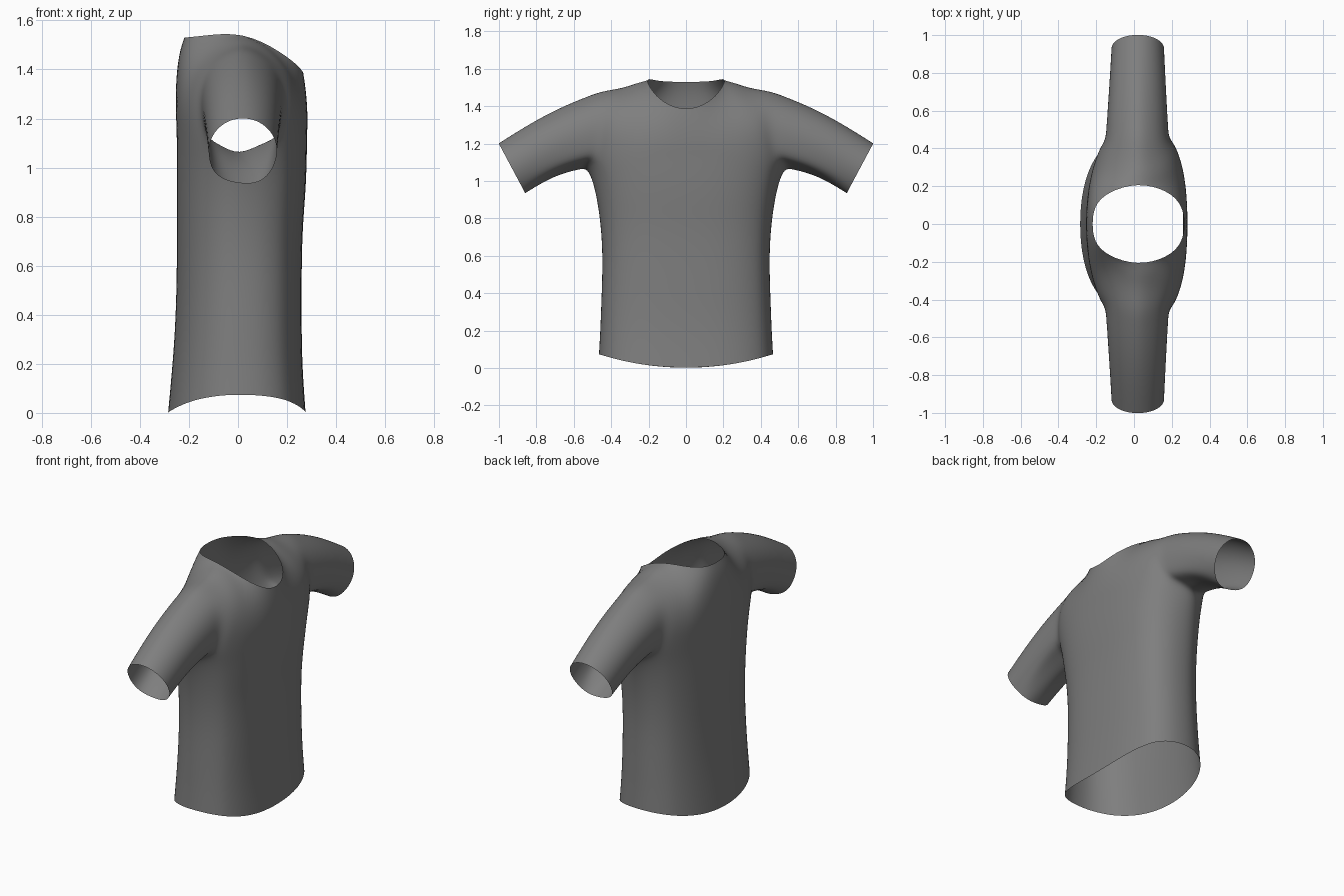
import bpy, bmesh, math
from mathutils import Vector

if "Cube" in bpy.data.objects:
    bpy.data.objects.remove(bpy.data.objects["Cube"])

ARMPIT_Z, HEM_RISE, ROWS, SLEEVE_RINGS = 1.055, 0.075, 6, 7

# Column angles round half the body: 0 = chest centre, 90 = side, 180 = back centre
quarter = [0, 13, 27, 39, 50, 60, 76, 90]
angles = quarter + [180 - a for a in reversed(quarter[:-1])]
LAST = len(angles) - 1

# Body profile: height fraction, half width, chest depth, back depth
profile = [(0, .469, .277, .287), (.14, .461, .266, .273), (.28, .456, .261, .261),
           (.42, .451, .261, .254), (.56, .45, .261, .251), (.7, .459, .265, .251),
           (.82, .476, .277, .251), (.92, .498, .282, .251), (1, .53, .283, .251)]

# Upper panels: (control point, end point) per column, from centre to armhole
shoulder = [(.02, .222, 1.555), (.02, .32, 1.508), (.02, .45, 1.49)]
front_panel = [((.29, 0, 1.25), (.27, 0, 1.378)), ((.288, .11, 1.25), (.257, .1, 1.405)),
               ((.28, .22, 1.33), (.18, .178, 1.47)), ((.295, .28, 1.42), shoulder[0]),
               ((.285, .37, 1.41), shoulder[1]), ((.24, .41, 1.43), shoulder[2])]
back_panel = [((-.268, 0, 1.42), (-.222, 0, 1.53)), ((-.265, .1, 1.42), (-.212, .095, 1.53)),
              ((-.26, .2, 1.42), (-.145, .168, 1.537)), ((-.26, .28, 1.44), shoulder[0]),
              ((-.24, .37, 1.43), shoulder[1]), ((-.21, .41, 1.43), shoulder[2])]

bm = bmesh.new()


def soft(v, power):
    return math.copysign(abs(v) ** power, v)


def fill(strip_a, strip_b, closed=False):
    """Quads between two equally long strips of vertices."""
    n = len(strip_a)
    for i in range(n if closed else n - 1):
        k = (i + 1) % n
        corners = []
        for v in (strip_a[i], strip_a[k], strip_b[k], strip_b[i]):
            if v not in corners:
                corners.append(v)
        bm.faces.new(corners)


# Body tube from the curved hem up to the armpits, fuller at the chest than the back
rings = []
for s, width, chest, back in profile:
    ring = []
    for a in angles:
        c, f = math.cos(math.radians(a)), math.sin(math.radians(a))
        if a == 90:
            c = 0
        power = .74 if a < 90 else .9
        c, f = soft(c, power), soft(max(f, 0), power)
        if a in (0, 180):
            f = 0
        z = HEM_RISE * f * f * (1 - s) + (ARMPIT_Z + .15 * min(abs(c), .5) * s ** 3) * s
        ring.append(bm.verts.new((c * (chest if c > 0 else back), width * f, z)))
    rings.append(ring)
for lower, upper in zip(rings, rings[1:]):
    fill(lower, upper)

# Chest and back panels, joined along the shoulder line
top = rings[-1]
shoulder_verts = [bm.verts.new(p) for p in shoulder]


def panel(data, base):
    columns = []
    for j, (control, end) in enumerate(data):
        p0, p1, p2 = base[j].co.copy(), Vector(control), Vector(end)
        column = [base[j]]
        for r in range(1, ROWS + 1):
            t = r / ROWS
            if r == ROWS and j >= 3:
                column.append(shoulder_verts[j - 3])
            else:
                column.append(bm.verts.new(p0 * (1 - t) ** 2 + p1 * 2 * t * (1 - t) + p2 * t * t))
        columns.append(column)
    for left, right in zip(columns, columns[1:]):
        fill(left, right)
    return columns[-1]


front_edge = panel(front_panel, top[:6])
back_edge = panel(back_panel, [top[LAST - j] for j in range(6)])

# Sleeve lofted from the armhole to the slanted cuff, creased underneath
armhole = [top[7], top[6]] + front_edge + back_edge[-2::-1] + [top[8]]
n = len(armhole)
cuff_low, cuff_high = Vector((.02, .858, .932)), Vector((.02, 1.003, 1.204))
cuff = []
for k in range(n):
    phi = 2 * math.pi * k / n
    h, w = -math.cos(phi), math.sin(phi)
    power = 1 if h > 0 else (1.05 if w > 0 else .75)
    p = cuff_low.lerp(cuff_high, .5 + .5 * soft(h, power))
    p.x += .142 * soft(w, power) + .025 * max(-h, 0) ** 3
    cuff.append(p)
start = [v.co.copy() for v in armhole]
previous = armhole
for r in range(1, SLEEVE_RINGS + 1):
    t = r / SLEEVE_RINGS
    lift = Vector((0, 0, .024 * math.sin(math.pi * t)))
    ring = [bm.verts.new(a.lerp(b, t) + lift) for a, b in zip(start, cuff)]
    fill(previous, ring, closed=True)
    previous = ring

# Face everything outwards
bmesh.ops.recalc_face_normals(bm, faces=bm.faces[:])
bm.normal_update()
if rings[4][0].link_faces[0].normal.x < 0:
    bmesh.ops.reverse_faces(bm, faces=bm.faces[:])
for f in bm.faces:
    f.smooth = True

mesh = bpy.data.meshes.new("shirt")
bm.to_mesh(mesh)
bm.free()
shirt = bpy.data.objects.new("shirt", mesh)
bpy.context.collection.objects.link(shirt)

# Grey cloth
cloth = bpy.data.materials.new("grey_cloth")
cloth.diffuse_color = (.21, .21, .21, 1)
cloth.use_nodes = True
cloth.node_tree.nodes["Principled BSDF"].inputs["Base Color"].default_value = cloth.diffuse_color
mesh.materials.append(cloth)

# Mirror the other half and smooth the cloth
mirror = shirt.modifiers.new("mirror", 'MIRROR')
mirror.use_axis = (False, True, False)
mirror.use_clip = True
mirror.merge_threshold = .0005
subdivision = shirt.modifiers.new("smooth", 'SUBSURF')
subdivision.levels = subdivision.render_levels = 2
